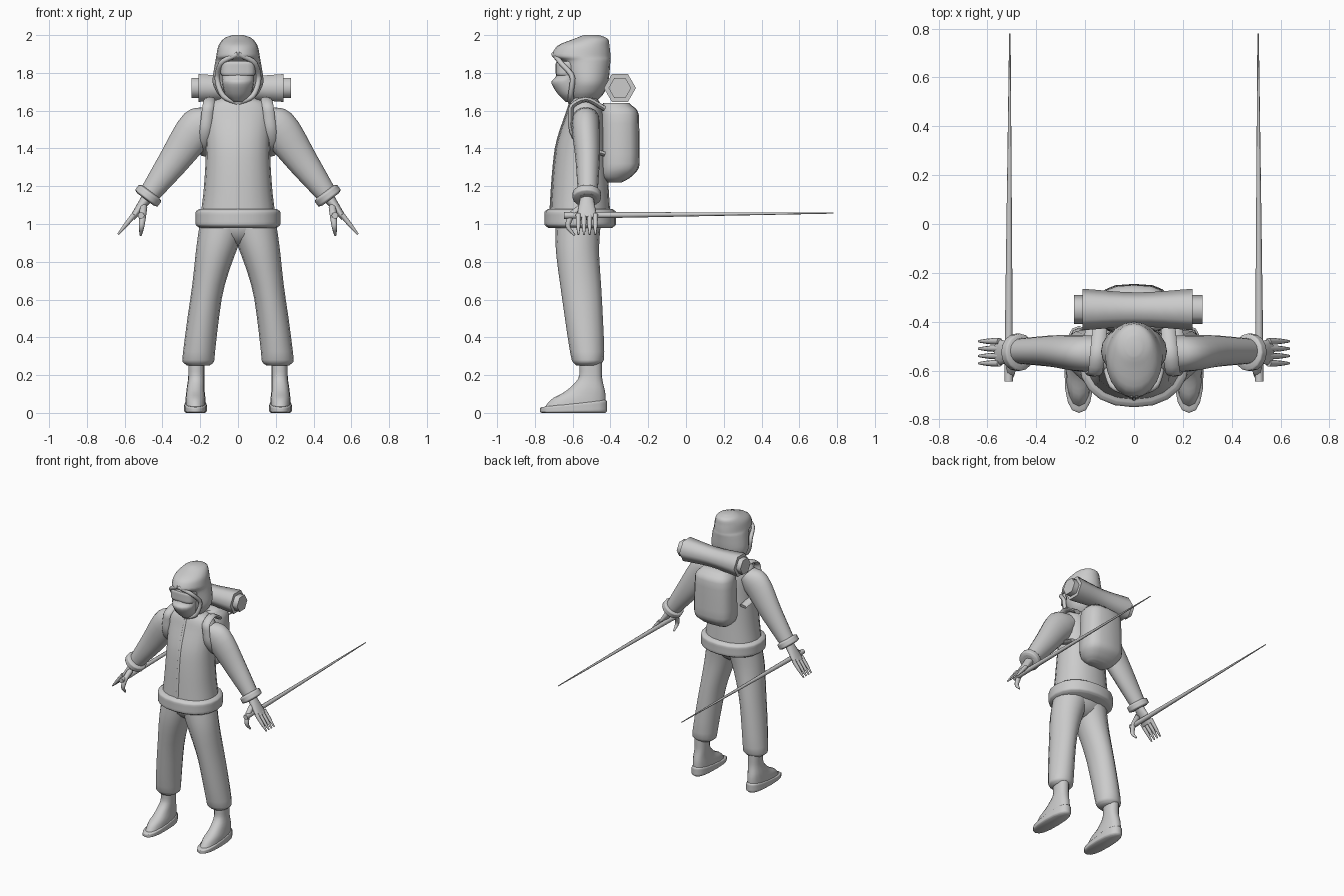
import bpy, bmesh, math
from mathutils import Vector

if "Cube" in bpy.data.objects:
    bpy.data.objects.remove(bpy.data.objects["Cube"])

grey = bpy.data.materials.new("plain grey")
grey.use_nodes = True
tone = (.6, .6, .6, 1)
grey.diffuse_color = tone
grey.node_tree.nodes["Principled BSDF"].inputs["Base Color"].default_value = tone

ALONG_X, ALONG_Y = Vector((1, 0, 0)), Vector((0, 1, 0))
parts = []


def finish(name, bm, mirror):
    bmesh.ops.recalc_face_normals(bm, faces=bm.faces)
    mesh = bpy.data.meshes.new(name)
    bm.to_mesh(mesh)
    bm.free()
    obj = bpy.data.objects.new(name, mesh)
    bpy.context.collection.objects.link(obj)
    mesh.materials.append(grey)
    if mirror:
        obj.modifiers.new("mirror", "MIRROR")
    parts.append(obj)
    return obj


def soften(keys, steps=4):
    """Interpolate the keys with a smooth curve that never overshoots."""
    columns = []
    for values in zip(*keys):
        rise = [after - before for before, after in zip(values, values[1:])]
        slope = [2 * p * q / (p + q) if p * q > 0 else 0 for p, q in zip(rise, rise[1:])]
        slope = [rise[0]] + slope + [rise[-1]]
        column = []
        for k, step in enumerate(rise):
            for s in range(steps):
                t = s / steps
                ease = t * t * (3 - 2 * t)
                lean = t * (1 - t) * (slope[k] * (1 - t) - slope[k + 1] * t)
                column.append(values[k] + step * ease + lean)
        columns.append(column + [values[-1]])
    return list(zip(*columns))


def rounded(value, power):
    return math.copysign(abs(value) ** power, value)


def loft(name, keys, across=None, mirror=False, sides=16, power=1):
    """Skin ellipses given as x, y, z and two radii.
    They lie flat, or square to the path when 'across' is set."""
    rows = soften(keys)
    centres = [Vector(row[:3]) for row in rows]
    bm = bmesh.new()
    rings = []
    for k, (centre, row) in enumerate(zip(centres, rows)):
        u, v = ALONG_X, ALONG_Y
        if across:
            ahead = centres[min(k + 1, len(rows) - 1)] - centres[max(k - 1, 0)]
            ahead.normalize()
            u = (across - ahead * across.dot(ahead)).normalized()
            v = ahead.cross(u)
        ring = []
        for i in range(sides):
            angle = math.tau * i / sides
            wide = row[3] * rounded(math.cos(angle), power)
            deep = row[4] * rounded(math.sin(angle), power)
            ring.append(bm.verts.new(centre + u * wide + v * deep))
        rings.append(ring)
    for low, high in zip(rings, rings[1:]):
        for i in range(sides):
            j = (i + 1) % sides
            bm.faces.new((low[i], low[j], high[j], high[i]))
    bm.faces.new(rings[0])
    bm.faces.new(rings[-1])
    return finish(name, bm, mirror)


def cord(name, path, wide, thick, across, mirror=True):
    """A strip of constant section along a path."""
    return loft(name, [(*point, wide, thick) for point in path], across, mirror, sides=8)


def band(name, start, end, wide, deep, soft, **options):
    """A short ring with rounded rims."""
    start, end = Vector(start), Vector(end)
    keys = []
    for place, shrink in ((0, soft), (.2, 0), (.8, 0), (1, soft)):
        keys.append((*start.lerp(end, place), wide - shrink, deep - shrink))
    return loft(name, keys, **options)


# Trousers
loft("trouser_leg", [
    (.21, -.52, .25, .06, .06), (.21, -.52, .28, .085, .085), (.17, -.55, .6, .083, .105),
    (.11, -.575, .88, .11, .115), (.07, -.57, 1.02, .13, .12)], mirror=True)
hips = bmesh.new()
bmesh.ops.create_uvsphere(hips, u_segments=20, v_segments=12, radius=1)
bmesh.ops.scale(hips, vec=(.2, .12, .12), verts=hips.verts)
bmesh.ops.translate(hips, vec=(0, -.57, 1), verts=hips.verts)
finish("trouser_hips", hips, False)

# Boots on wedge soles that thicken toward the heel
loft("boot", [
    (.225, -.59, .02, .055, .165), (.225, -.57, .07, .053, .145), (.225, -.53, .12, .048, .1),
    (.22, -.505, .2, .043, .06), (.22, -.505, .28, .043, .06)], mirror=True, power=.85)
sole = band("boot_sole", (.225, -.595, 0), (.225, -.595, .03), .06, .178, .01,
            mirror=True, power=.8)
for v in sole.data.vertices:
    v.co.z *= 1 + 4 * (v.co.y + .77)

# Jacket, with a zip that follows its front, and a hem band
jacket = [
    (0, -.56, 1.03, .2, .16), (0, -.56, 1.2, .18, .15), (0, -.555, 1.4, .17, .135),
    (0, -.535, 1.58, .18, .1), (0, -.535, 1.64, .15, .08), (0, -.535, 1.67, .08, .06)]
loft("jacket_body", jacket, sides=20, power=.9)
cord("jacket_zip", [(x, y - deep, z) for x, y, z, wide, deep in jacket[:-1]],
     .009, .005, ALONG_X, mirror=False)
band("jacket_hem", (0, -.56, .98), (0, -.56, 1.08), .225, .19, .02, sides=20, power=.9)

# Sleeves and cuffs
loft("sleeve", [
    (.14, -.53, 1.56, .07, .07), (.21, -.53, 1.51, .075, .105), (.35, -.52, 1.32, .063, .08),
    (.49, -.52, 1.13, .05, .05)], ALONG_Y, mirror=True)
band("sleeve_cuff", (.46, -.525, 1.17), (.49, -.525, 1.13), .076, .074, .02,
     across=ALONG_Y, mirror=True)

# Hands: open fingers, and a thumb hooked in front
loft("palm", [(.48, -.525, 1.14, .035, .03), (.56, -.525, 1.03, .055, .015)], ALONG_Y, mirror=True)
for k, finger in enumerate(("index", "middle", "ring", "little")):
    y = -.57 + .03 * k
    loft(finger + "_finger", [(.55, y, 1.05, .014, .014), (.59, y, 1, .012, .012),
                              (.635, y, .945, .005, .005)], ALONG_Y, mirror=True, sides=8)
loft("thumb", [
    (.5, -.55, 1.09, .02, .02), (.505, -.61, 1.04, .018, .017), (.51, -.625, .99, .015, .013),
    (.515, -.59, .94, .006, .006)], ALONG_X, mirror=True, sides=8)

# Tapered poles
loft("walking_pole", [(.513, -.645, 1.045, .018, .018), (.508, .78, 1.058, .003, .003)],
     ALONG_X, mirror=True, sides=8)

# Hood with a jutting brow and a rolled rim
loft("hood", [
    (0, -.54, 1.635, .05, .05), (0, -.525, 1.7, .115, .095), (0, -.52, 1.76, .135, .11),
    (0, -.53, 1.86, .12, .13), (0, -.555, 1.89, .115, .155), (0, -.545, 1.94, .105, .14),
    (0, -.5, 1.985, .07, .08), (0, -.5, 2, .03, .04)], sides=20)
cord("hood_rim", [(0, -.7, 1.9), (.09, -.66, 1.85), (.11, -.6, 1.77), (.08, -.61, 1.68), (0, -.61, 1.64)],
     .014, .014, ALONG_Y)

# Face covering and goggles
loft("face_mask", [
    (0, -.59, 1.645, .03, .045), (0, -.61, 1.69, .07, .07), (0, -.63, 1.75, .083, .083),
    (0, -.62, 1.78, .085, .07), (0, -.6, 1.89, .085, .06)])
band("goggles", (0, -.63, 1.785), (0, -.63, 1.86), .092, .06, .005, power=.6)

# Backpack, rolled mat and straps
loft("backpack", [
    (0, -.38, 1.22, .08, .04), (0, -.37, 1.25, .12, .08), (0, -.35, 1.32, .15, .105),
    (0, -.35, 1.58, .14, .1), (0, -.37, 1.64, .1, .07)], power=.7)
loft("rolled_mat", [(x, -.35, 1.72, r, r) for x, r in ((-.21, .085), (.015, .07), (.24, .085))],
     ALONG_Y, sides=6)
loft("rolled_mat_core", [(x, -.35, 1.72, .06, .06) for x in (-.245, .28)], ALONG_Y, sides=6)
cord("shoulder_strap", [(.14, -.43, 1.61), (.15, -.53, 1.66), (.16, -.61, 1.61), (.17, -.61, 1.52),
                        (.18, -.55, 1.41), (.17, -.43, 1.37)], .03, .014, ALONG_X)

# Smooth shading with crisp corners
bpy.ops.object.select_all(action="DESELECT")
for obj in parts:
    obj.select_set(True)
bpy.context.view_layer.objects.active = parts[0]
bpy.ops.object.shade_smooth_by_angle(angle=math.radians(62))
